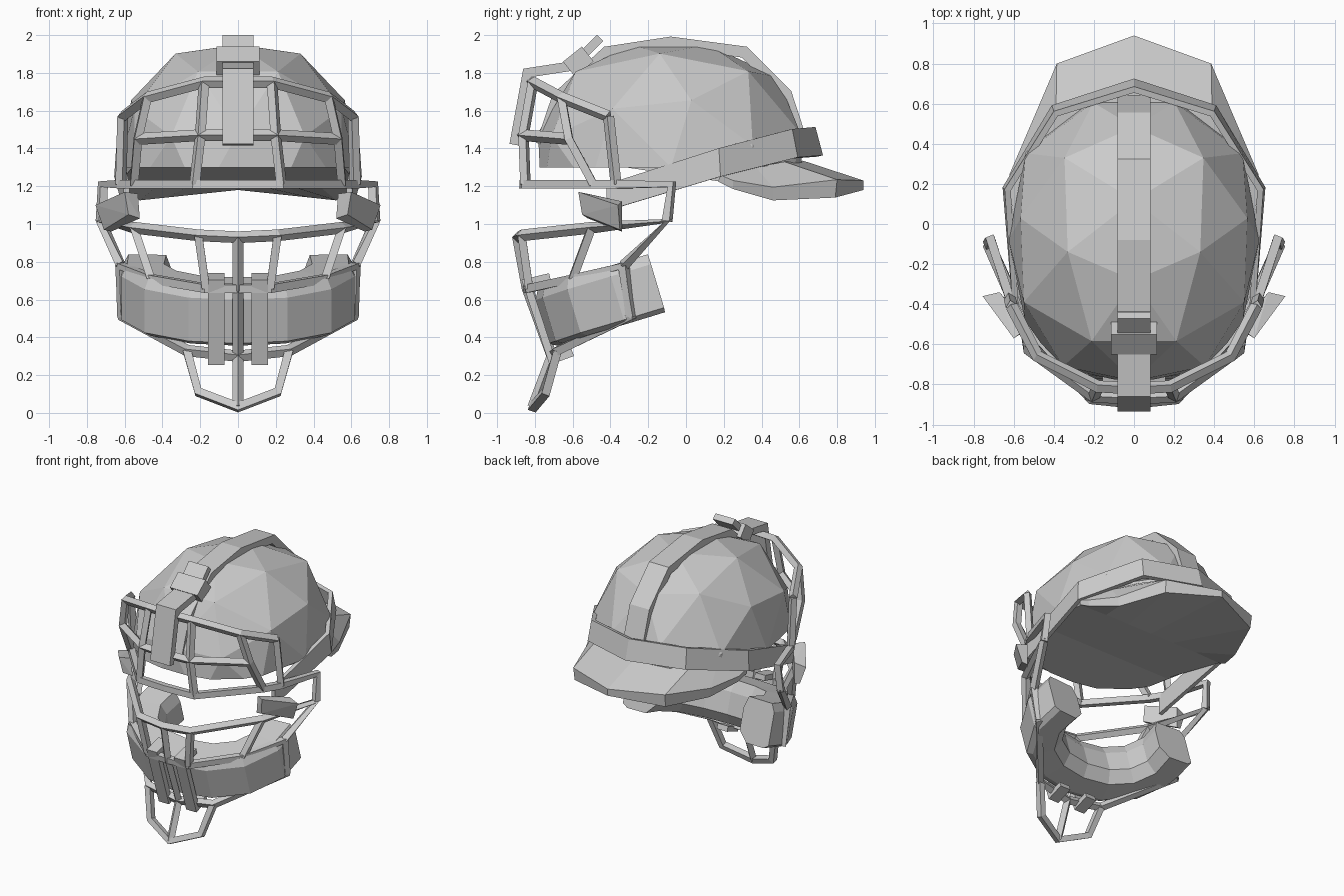
import bpy, bmesh
from math import radians
from mathutils import Vector, Matrix

cube = bpy.data.objects.get("Cube")
if cube:
    bpy.data.objects.remove(cube, do_unlink=True)

grey = bpy.data.materials.new("plain_grey")
grey.use_nodes = True
GREY = (0.6, 0.6, 0.6, 1)
grey.diffuse_color = GREY
grey.node_tree.nodes["Principled BSDF"].inputs["Base Color"].default_value = GREY


def add(name, data):
    ob = bpy.data.objects.new(name, data)
    bpy.context.collection.objects.link(ob)
    data.materials.append(grey)
    return ob


def add_bmesh(name, bm):
    bmesh.ops.recalc_face_normals(bm, faces=bm.faces)
    me = bpy.data.meshes.new(name)
    bm.to_mesh(me)
    bm.free()
    return add(name, me)


def flip(p):
    return (-p[0], p[1], p[2])


def across(half):
    """Extend a side-to-centre list to the other side."""
    return half + [flip(p) for p in reversed(half[:-1])]


def plate(name, row_a, row_b, thick):
    """Strip between two rows of points, given thickness."""
    bm = bmesh.new()
    a = [bm.verts.new(p) for p in row_a]
    b = [bm.verts.new(p) for p in row_b]
    for i in range(len(a) - 1):
        bm.faces.new((a[i], a[i + 1], b[i + 1], b[i]))
    ob = add_bmesh(name, bm)
    mod = ob.modifiers.new("thickness", 'SOLIDIFY')
    mod.thickness, mod.offset, mod.use_even_offset = thick, 0, True
    return ob


def ribbon(name, path, half_width, thick, x=0):
    """Strap following a (y, z) path."""
    return plate(name, [(x - half_width, y, z) for y, z in path],
                 [(x + half_width, y, z) for y, z in path], thick)


def loft(name, sections):
    """Closed solid through matching rings of points."""
    bm = bmesh.new()
    rings = [[bm.verts.new(p) for p in s] for s in sections]
    n = len(rings[0])
    for a, b in zip(rings, rings[1:]):
        for i in range(n):
            j = (i + 1) % n
            bm.faces.new((a[i], a[j], b[j], b[i]))
    bm.faces.new(rings[0])
    bm.faces.new(rings[-1])
    return add_bmesh(name, bm)


def hull(name, points):
    bm = bmesh.new()
    for p in points:
        bm.verts.new(p)
    bmesh.ops.convex_hull(bm, input=bm.verts)
    bmesh.ops.dissolve_limit(bm, angle_limit=0.05, verts=bm.verts, edges=bm.edges)
    return add_bmesh(name, bm)


def bars(name, paths, radius):
    """Four-sided bent bars."""
    cu = bpy.data.curves.new(name, 'CURVE')
    cu.dimensions = '3D'
    cu.bevel_depth, cu.bevel_resolution, cu.use_fill_caps = radius, 0, True
    for path in paths:
        sp = cu.splines.new('POLY')
        sp.points.add(len(path) - 1)
        for pt, co in zip(sp.points, path):
            pt.co = (*co, 1)
        sp.use_smooth = False
    return add(name, cu)


def both(paths):
    return paths + [[flip(p) for p in path] for path in paths]


# Cap dome: faceted ball, slightly squared, cut flat underneath
bm = bmesh.new()
turn = Matrix.Rotation(radians(16), 4, 'X') @ Matrix.Rotation(radians(90), 4, 'Z')
bmesh.ops.create_icosphere(bm, subdivisions=2, radius=1, matrix=turn)
for v in bm.verts:
    size = sum(abs(c) ** 2.5 for c in v.co) ** 0.4
    v.co = Vector((0, -0.08, 1.3)) + Vector(
        (v.co.x * 0.625, v.co.y * 0.715, v.co.z * 0.66)) / size
bmesh.ops.bisect_plane(bm, geom=bm.verts[:] + bm.edges[:] + bm.faces[:],
                       plane_co=(0, 0, 1.3), plane_no=(0, 0, 1), clear_inner=True)
bmesh.ops.holes_fill(bm, edges=[e for e in bm.edges if e.is_boundary], sides=0)
add_bmesh("cap_dome", bm)

# Sloping underside of the cap
hull("cap_base", across([(0.56, -0.32, 1.3), (0.56, -0.32, 1.32), (0.62, 0.18, 1.225),
                         (0.62, 0.18, 1.34), (0.39, 0.55, 1.4), (0, 0.66, 1.4)]))

# Band around the back of the cap
plate("cap_band",
      across([(0.59, -0.42, 1.21), (0.63, 0.17, 1.4), (0.39, 0.55, 1.5), (0, 0.67, 1.51)]),
      across([(0.59, -0.42, 1.07), (0.64, 0.18, 1.25), (0.4, 0.58, 1.35), (0, 0.71, 1.36)]),
      0.03)

# Visor: each section runs top inner, top outer, lower outer, lower inner
visor = [
    [(0.63, 0.18, 1.26), (0.62, 0.25, 1.23), (0.61, 0.25, 1.185), (0.63, 0.17, 1.225)],
    [(0.51, 0.37, 1.3), (0.53, 0.46, 1.195), (0.52, 0.46, 1.125), (0.4, 0.18, 1.225)],
    [(0.39, 0.52, 1.33), (0.385, 0.8, 1.235), (0.38, 0.79, 1.14), (0.2, 0.18, 1.225)],
    [(0, 0.62, 1.335), (0, 0.94, 1.23), (0, 0.94, 1.18), (0, 0.18, 1.225)],
]
loft("visor", visor + [[flip(p) for p in s] for s in reversed(visor[:-1])])

# Straps and buckle over the crown
ribbon("crown_strap", [(0.615, 1.43), (0.53, 1.69), (0.31, 1.91), (-0.08, 1.962),
                       (-0.42, 1.91), (-0.68, 1.67), (-0.765, 1.42)], 0.082, 0.06)
ribbon("front_strap", [(-0.58, 1.84), (-0.84, 1.8), (-0.91, 1.42)], 0.082, 0.05)
ribbon("buckle", [(-0.62, 1.82), (-0.52, 1.9)], 0.115, 0.1)
ribbon("buckle_tab", [(-0.56, 1.88), (-0.455, 1.985)], 0.082, 0.045)

# Cage corners, left side
top_in, top_mid, top_out = (0.18, -0.81, 1.75), (0.48, -0.66, 1.67), (0.61, -0.41, 1.57)
mid_in, mid_out = (0.2, -0.86, 1.47), (0.53, -0.62, 1.45)
brow_in, brow_mid, brow_out = (0.23, -0.85, 1.21), (0.55, -0.49, 1.21), (0.62, -0.37, 1.21)
brow_end, eye_end = (0.715, -0.075, 1.21), (0.725, -0.1, 1.015)
eye_in, eye_mid = (0.21, -0.87, 0.94), (0.55, -0.5, 0.98)
jaw_in, jaw_mid, jaw_out = (0.17, -0.83, 0.66), (0.46, -0.6, 0.71), (0.62, -0.33, 0.78)
low_out, low_in = (0.61, -0.29, 0.51), (0.27, -0.68, 0.33)
eye_c, jaw_c = (0, -0.89, 0.93), (0, -0.84, 0.66)
low_c, chin_c = (0, -0.71, 0.3), (0, -0.81, 0.03)

# Bars running around the face
bars("cage_cross_bars", [
    across([top_out, top_mid, top_in, (0, -0.82, 1.75)]),
    across([mid_out, mid_in, (0, -0.87, 1.47)]),
    across([eye_end, brow_end, brow_out, brow_mid, brow_in, (0, -0.86, 1.21)]),
    across([jaw_out, eye_end, eye_mid, eye_in, eye_c]),
    across([low_out, jaw_out, jaw_mid, jaw_in, jaw_c]),
    across([jaw_out, low_out, low_in, low_c]),
    across([low_in, (0.21, -0.74, 0.11), chin_c]),
], 0.031)

# Bars running up and down
bars("cage_upright_bars", both([
    [top_in, mid_in, brow_in],
    [top_mid, mid_out, brow_mid],
    [top_out, brow_out],
    [eye_in, jaw_in],
    [eye_mid, jaw_mid],
]) + [[eye_c, jaw_c, low_c, chin_c]], 0.03)

# Side clips and chin straps
clip = [(0.52, -0.52, 1.03), (0.53, -0.52, 1.16), (0.58, -0.55, 1.05), (0.6, -0.57, 1.17),
        (0.67, -0.34, 0.96), (0.67, -0.34, 1.12), (0.71, -0.35, 0.97), (0.755, -0.36, 1.1)]
for side, s in (("left", 1), ("right", -1)):
    hull(side + "_clip", [(s * x, y, z) for x, y, z in clip])
    ribbon(side + "_chin_strap", [(-0.72, 0.72), (-0.845, 0.69), (-0.71, 0.28), (-0.6, 0.32)],
           0.043, 0.04, s * 0.115)

# Curved chin pad: a bevelled section swept along a tilted U
section = [(0.13, -0.13), (0.13, 0.11), (0.1, 0.165), (-0.1, 0.165),
           (-0.13, 0.08), (-0.13, -0.08), (-0.06, -0.155), (0.09, -0.155)]
start = Vector((0.48, -0.16, 0.68))
path = [Vector(p) for p in across([tuple(start), (0.49, -0.34, 0.625), (0.4, -0.51, 0.575),
                                   (0.22, -0.61, 0.54), (0, -0.64, 0.53)])]
up = Vector((0, -0.3, 1)).normalized()
pad = []
for i, p in enumerate(path):
    along = path[min(i + 1, len(path) - 1)] - path[max(i - 1, 0)]
    out = -up.cross(along).normalized()
    if out.dot(p - Vector((0, start.y, start.z))) < 0:
        out = -out
    pad.append([p + out * r + up * h for r, h in section])
loft("chin_pad", pad)
